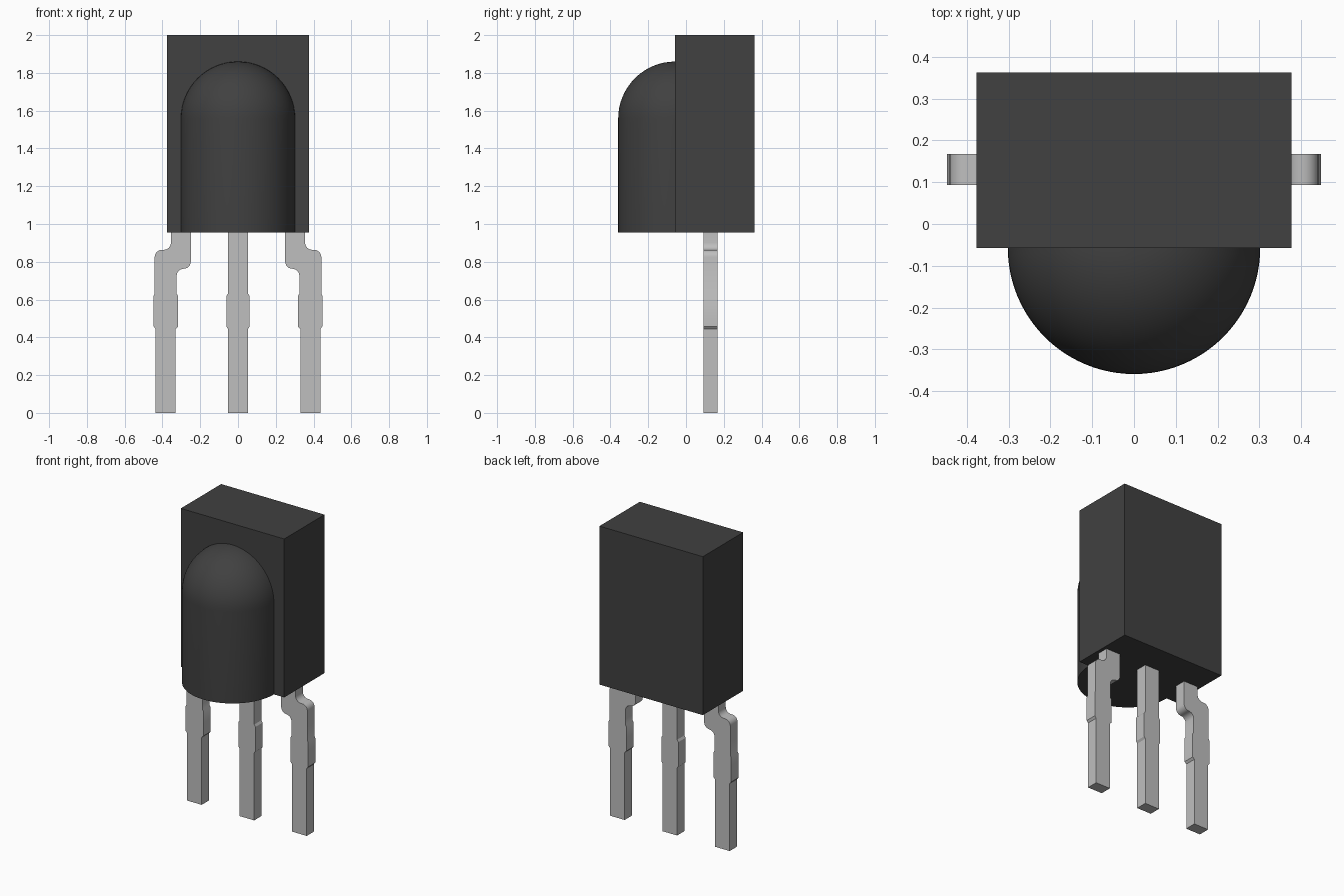
import bpy, bmesh, math
from mathutils import Vector

cube = bpy.data.objects.get("Cube")
if cube:
    bpy.data.objects.remove(cube, do_unlink=True)


def material(name, value, roughness):
    mat = bpy.data.materials.new(name)
    mat.use_nodes = True
    colour = (value, value, value, 1.0)
    mat.diffuse_color = colour
    bsdf = next(n for n in mat.node_tree.nodes if n.type == 'BSDF_PRINCIPLED')
    bsdf.inputs["Base Color"].default_value = colour
    bsdf.inputs["Roughness"].default_value = roughness
    return mat


plastic = material("dark plastic", 0.052, 0.6)
metal = material("light grey metal", 0.52, 0.5)


def finish(name, bm, mat, smooth=True):
    bmesh.ops.recalc_face_normals(bm, faces=bm.faces)
    mesh = bpy.data.meshes.new(name)
    bm.to_mesh(mesh)
    bm.free()
    mesh.materials.append(mat)
    obj = bpy.data.objects.new(name, mesh)
    bpy.context.collection.objects.link(obj)
    if smooth:
        bpy.ops.object.select_all(action='DESELECT')
        obj.select_set(True)
        bpy.context.view_layer.objects.active = obj
        bpy.ops.object.shade_smooth_by_angle(angle=math.radians(30))
    return obj


# Rectangular package body
FRONT, BACK, BOTTOM, TOP, HALF = -0.057, 0.363, 0.955, 2.0, 0.377
bm = bmesh.new()
bmesh.ops.create_cube(bm, size=1)
bmesh.ops.scale(bm, verts=bm.verts, vec=(2 * HALF, BACK - FRONT, TOP - BOTTOM))
bmesh.ops.translate(bm, verts=bm.verts,
                    vec=(0, (FRONT + BACK) / 2, (TOP + BOTTOM) / 2))
finish("package_body", bm, plastic, smooth=False)

# Half-round lens with a quarter-sphere cap, spun from its side profile
R, SPRING = 0.302, 1.558
profile = [(0, BOTTOM), (R, BOTTOM)]
profile += [(R * math.cos(a), SPRING + R * math.sin(a))
            for a in (math.pi / 2 * i / 16 for i in range(17))]
bm = bmesh.new()
verts = [bm.verts.new((r, FRONT, z)) for r, z in profile]
edges = [bm.edges.new(pair) for pair in zip(verts, verts[1:])]
bmesh.ops.spin(bm, geom=verts + edges, cent=(0, FRONT, 0), axis=(0, 0, 1),
               angle=-math.pi, steps=48)
bmesh.ops.remove_doubles(bm, verts=bm.verts, dist=1e-4)
finish("lens_dome", bm, plastic)


def rounded(points, steps=6):
    """Outline from (x, z, radius) points, with right-angle corners filleted."""
    out = []
    for i, (x, z, r) in enumerate(points):
        p = Vector((x, z))
        if r == 0:
            out.append(p)
            continue
        to_prev = (Vector(points[i - 1][:2]) - p).normalized()
        to_next = (Vector(points[(i + 1) % len(points)][:2]) - p).normalized()
        centre = p + (to_prev + to_next) * r
        for k in range(steps + 1):
            a = math.pi / 2 * k / steps
            out.append(centre - to_next * r * math.cos(a) - to_prev * r * math.sin(a))
    return out


def lead(name, outline, mirror=1):
    bm = bmesh.new()
    face = bm.faces.new([bm.verts.new((mirror * p.x, 0.093, p.y)) for p in outline])
    ext = bmesh.ops.extrude_face_region(bm, geom=[face])
    moved = [v for v in ext["geom"] if isinstance(v, bmesh.types.BMVert)]
    bmesh.ops.translate(bm, verts=moved, vec=(0, 0.075, 0))
    finish(name, bm, metal)


# Flat leads with a wider stop section; the outer pair jogs outwards
side = [(0.25, 0.965, 0), (0.25, 0.763, 0.038), (0.325, 0.763, 0.038),
        (0.325, 0.632, 0), (0.317, 0.618, 0), (0.317, 0.458, 0), (0.33, 0.445, 0),
        (0.33, 0, 0), (0.436, 0, 0), (0.436, 0.445, 0), (0.447, 0.458, 0),
        (0.447, 0.618, 0), (0.441, 0.632, 0), (0.441, 0.863, 0.038),
        (0.355, 0.863, 0.038), (0.355, 0.965, 0)]
lead("left_lead", rounded(side))
lead("right_lead", rounded(side), mirror=-1)

half = [(0.053, 0), (0.053, 0.445), (0.062, 0.458), (0.062, 0.618),
        (0.053, 0.632), (0.053, 0.965)]
lead("middle_lead", [Vector(p) for p in half]
     + [Vector((-x, z)) for x, z in reversed(half)])
